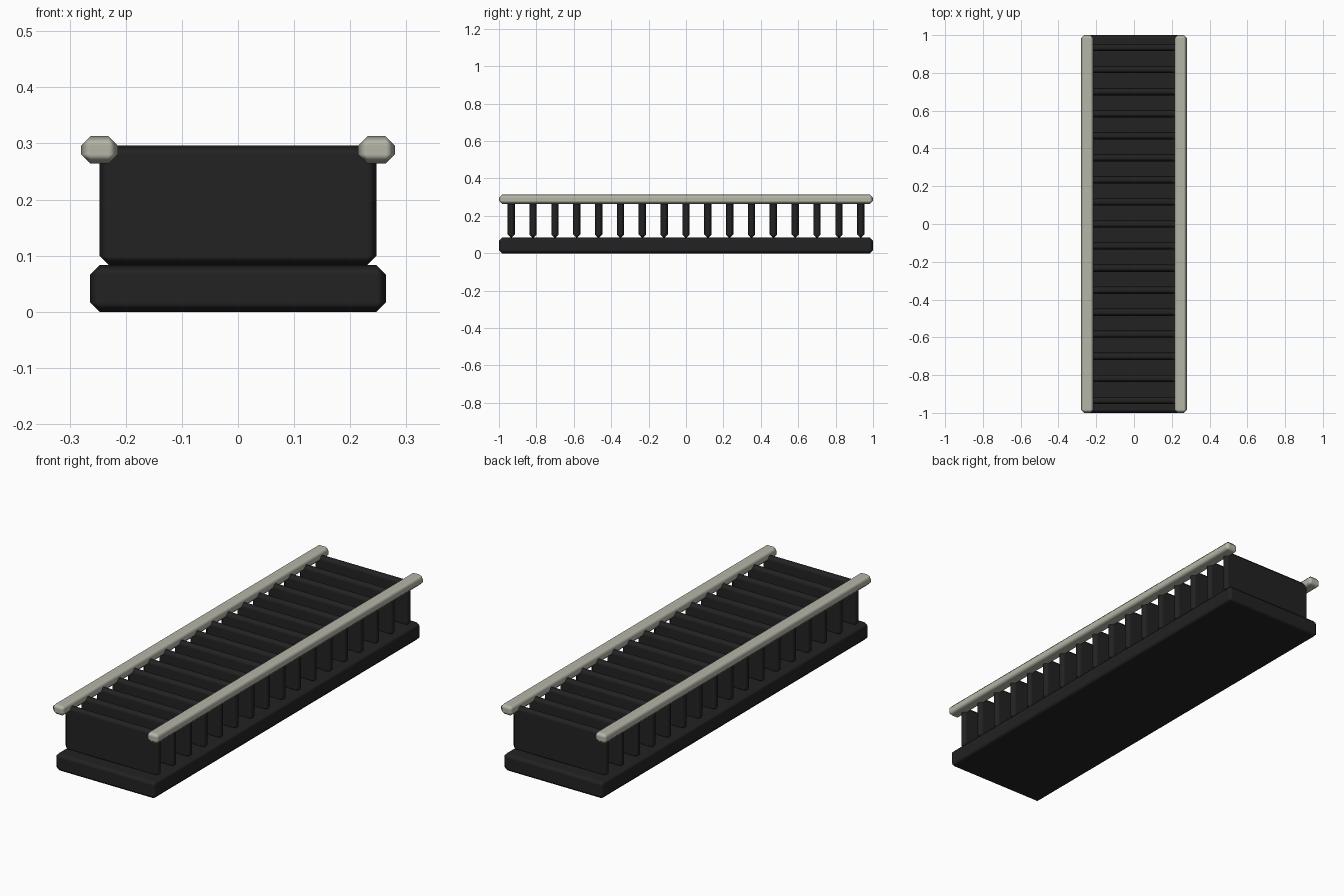
import bpy

cube = bpy.data.objects.get("Cube")
if cube:
    bpy.data.objects.remove(cube, do_unlink=True)


def material(name, colour):
    m = bpy.data.materials.new(name)
    m.use_nodes = True
    m.diffuse_color = colour
    m.node_tree.nodes["Principled BSDF"].inputs["Base Color"].default_value = colour
    return m


black = material("matte black", (0.016, 0.016, 0.016, 1))
grey = material("warm grey", (0.46, 0.46, 0.39, 1))
BEVEL = 0.017


def chamfered_box(name, centre, size, mat):
    """Box with single-step chamfers that shade softly into flat faces."""
    bpy.ops.mesh.primitive_cube_add(size=1, location=centre)
    ob = bpy.context.object
    ob.name = name
    ob.scale = size
    bpy.ops.object.transform_apply(location=False, rotation=False, scale=True)
    ob.data.materials.append(mat)
    bpy.ops.object.shade_smooth()
    bevel = ob.modifiers.new("chamfer", "BEVEL")
    bevel.width = BEVEL
    bevel.segments = 1
    bevel.limit_method = 'NONE'
    bevel.harden_normals = True
    return ob


# Base slab
chamfered_box("base", (0, 0, 0.0415), (0.528, 2, 0.083), black)

# Row of upright cross slats
COUNT, SPACING = 17, 0.1168
for i in range(COUNT):
    y = (i - (COUNT - 1) / 2) * SPACING
    chamfered_box(f"slat_{i + 1}", (0, y, 0.1895), (0.494, 0.039, 0.213), black)

# Side rails along the top edges
for side, x in (("left", 0.247), ("right", -0.247)):
    chamfered_box(f"{side}_rail", (x, 0, 0.2885), (0.066, 2, 0.049), grey)
